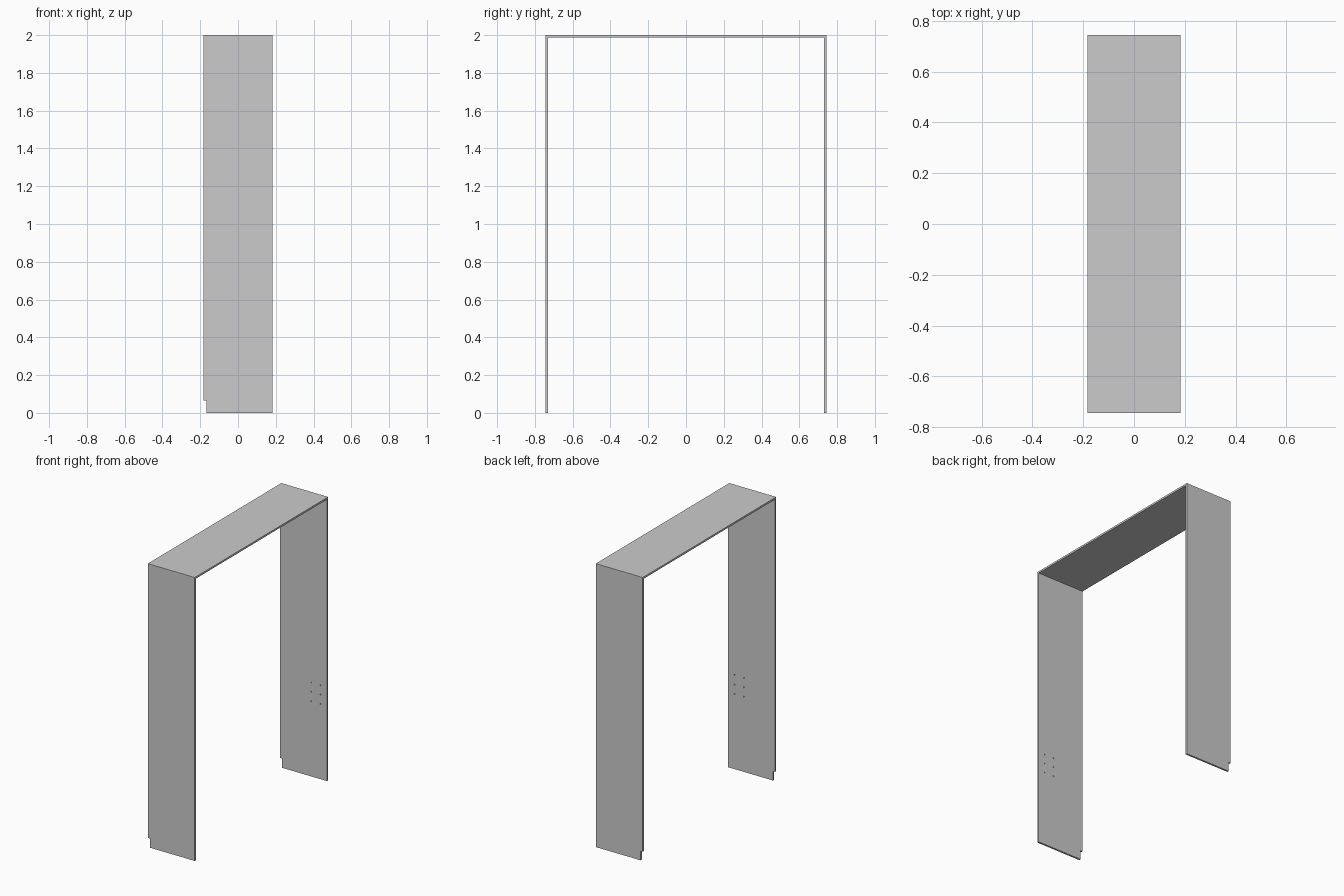
import bpy, bmesh
from mathutils import Matrix, Vector

if "Cube" in bpy.data.objects:
    bpy.data.objects.remove(bpy.data.objects["Cube"])

W, D, H, T = 0.183, 0.744, 2.0, 0.013    # half width, half depth, height, board thickness
NOTCH_X, NOTCH_Z = 0.016, 0.065


def finish(bm, name):
    bmesh.ops.recalc_face_normals(bm, faces=bm.faces)
    me = bpy.data.meshes.new(name)
    bm.to_mesh(me)
    bm.free()
    ob = bpy.data.objects.new(name, me)
    bpy.context.collection.objects.link(ob)
    return ob


def box(name, lo, hi):
    lo, hi = Vector(lo), Vector(hi)
    bm = bmesh.new()
    bmesh.ops.create_cube(bm, size=1, matrix=Matrix.Translation((lo + hi) / 2)
                          @ Matrix.Diagonal((*(hi - lo), 1)))
    return finish(bm, name)


def panel(name, side):
    # upright board with a skirting notch in the lower rear corner
    prof = [(-W + NOTCH_X, 0), (W, 0), (W, H - T), (-W, H - T),
            (-W, NOTCH_Z), (-W + NOTCH_X, NOTCH_Z)]
    bm = bmesh.new()
    face = bm.faces.new([bm.verts.new((x, side * D, z)) for x, z in prof])
    ext = bmesh.ops.extrude_face_region(bm, geom=[face])
    moved = [v for v in ext["geom"] if isinstance(v, bmesh.types.BMVert)]
    bmesh.ops.translate(bm, verts=moved, vec=(0, -side * T, 0))
    return finish(bm, name)


def hole_cutter(name, side):
    # two columns of three blind hinge-plate holes in the inner face
    bm = bmesh.new()
    turn = Matrix.Rotation(1.5707963, 4, 'X')
    for x in (0.06, 0.133):
        for z in (0.53, 0.597, 0.663):
            bmesh.ops.create_cone(bm, cap_ends=True, segments=12, radius1=0.004,
                                  radius2=0.004, depth=0.016,
                                  matrix=Matrix.Translation((x, side * (D - T), z)) @ turn)
    ob = finish(bm, name)
    ob.hide_render = True
    ob.hide_set(True)
    return ob


# Top board lying across the uprights
box("top_board", (-W, -D, H - T), (W, D, H))

# Uprights with drilled holes
for side, label in ((-1, "front"), (1, "back")):
    board = panel(label + "_upright", side)
    mod = board.modifiers.new("holes", 'BOOLEAN')
    mod.operation = 'DIFFERENCE'
    mod.solver = 'EXACT'
    mod.object = hole_cutter(label + "_hole_cutter", side)
